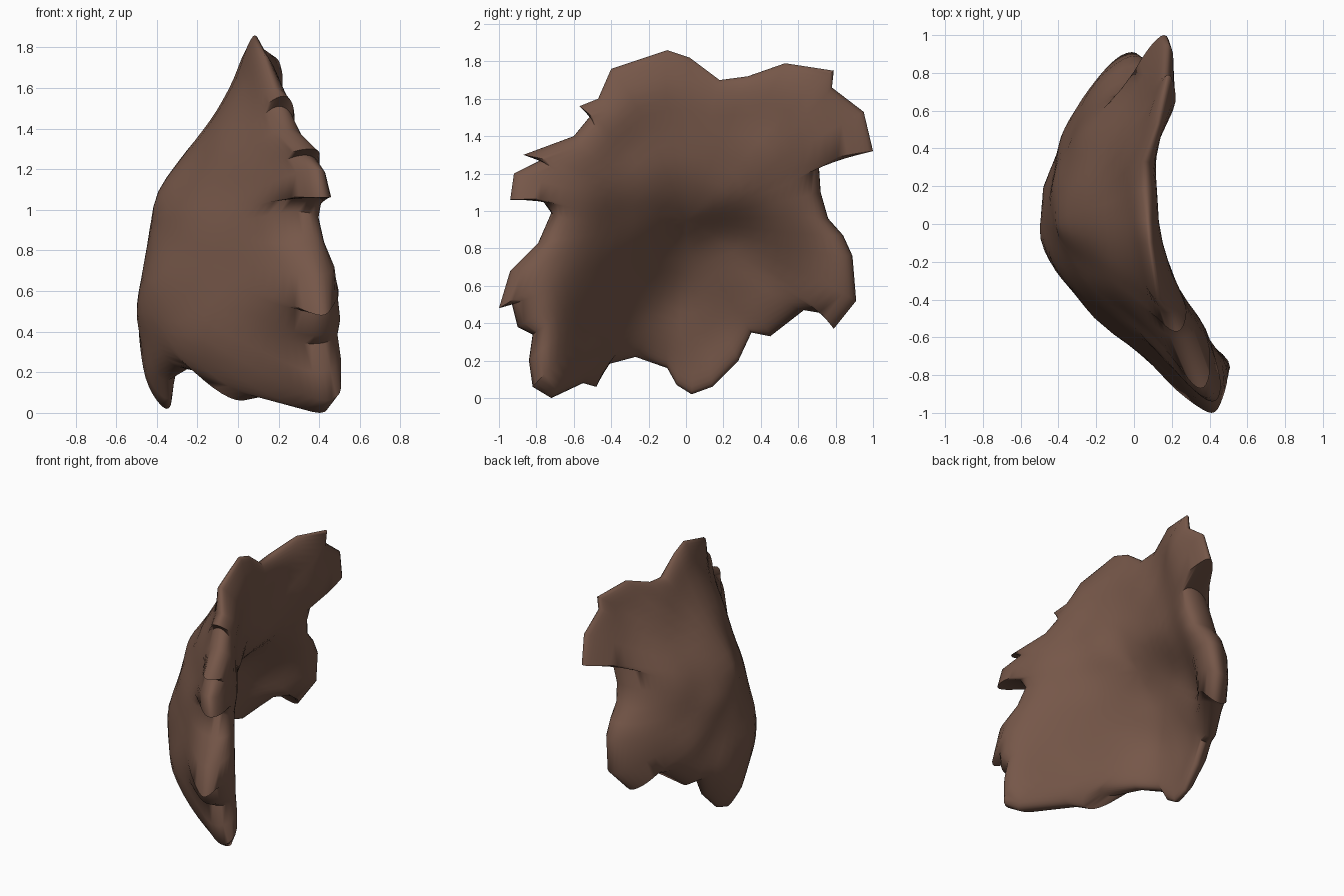
import bpy, math
from mathutils import noise, Vector

cube = bpy.data.objects.get("Cube")
if cube:
    bpy.data.objects.remove(cube, do_unlink=True)

# Ragged rim of the hide, as (y, z)
RIM = [(-.72, 0), (-.82, .06), (-.84, .2), (-.82, .34), (-.9, .38), (-.93, .5), (-1, .48),
       (-.94, .68), (-.79, .83), (-.72, .99), (-.77, 1.06), (-.94, 1.06), (-.92, 1.2),
       (-.78, 1.27), (-.87, 1.3), (-.6, 1.4), (-.51, 1.51), (-.57, 1.56), (-.47, 1.6),
       (-.4, 1.76), (-.1, 1.86), (.02, 1.82), (.18, 1.7), (.33, 1.72), (.53, 1.79),
       (.79, 1.75), (.78, 1.66), (.95, 1.53), (1, 1.32), (.71, 1.25), (.72, 1.1),
       (.76, .96), (.84, .87), (.89, .76), (.91, .52), (.79, .37), (.75, .45),
       (.63, .47), (.45, .33), (.35, .35), (.28, .2), (.14, .06), (.03, .02),
       (-.05, .07), (-.1, .16), (-.27, .22), (-.42, .18), (-.48, .06), (-.55, .08)]
RIM = [Vector(p) for p in RIM]
CENTRE = Vector((0, .95))

# Sideways bow of each skin: columns run along y, rows run up z
COLS = [-1, -.75, -.5, -.25, 0, .4, .7, 1]
ROWS = [0, .4, .8, 1.1, 1.5, 1.85]
OUTER = [[.36, .26, -.10, -.28, -.41, -.35, -.20, -.08],
         [.30, .08, -.20, -.41, -.50, -.41, -.26, -.10],
         [.30, .12, -.12, -.36, -.45, -.38, -.25, -.10],
         [.34, .18, -.02, -.24, -.38, -.31, -.15, .0],
         [.28, .22, .10, -.04, -.10, -.06, .03, .11],
         [.24, .20, .10, .05, .03, .06, .14, .17]]
# The inner skin overhangs a hollow in its lower half
INNER = [[.54, .60, .20, -.14, -.27, -.20, .02, .18],
         [.52, .54, .20, -.18, -.31, -.23, .01, .17],
         [.54, .48, .31, .02, -.17, -.14, .07, .20],
         [.54, .46, .34, .18, .07, .06, .17, .24],
         [.44, .38, .30, .20, .13, .13, .22, .25],
         [.36, .30, .21, .16, .13, .15, .24, .26]]


def smooth_interp(keys, vals, t):
    """Cubic Hermite interpolation through uneven keys."""
    t = min(max(t, keys[0]), keys[-1])
    last = len(keys) - 1
    i = max(k for k in range(last) if keys[k] <= t)

    def slope(k):
        a, b = max(k - 1, 0), min(k + 1, last)
        return (vals[b] - vals[a]) / (keys[b] - keys[a])
    h = keys[i + 1] - keys[i]
    s = (t - keys[i]) / h
    return ((1 + 2 * s) * (1 - s) ** 2 * vals[i] + s * (1 - s) ** 2 * h * slope(i)
            + s * s * (3 - 2 * s) * vals[i + 1] + s * s * (s - 1) * h * slope(i + 1))


def bow(table, y, z):
    return smooth_interp(ROWS, [smooth_interp(COLS, row, y) for row in table], z)


def skin_point(p, ring, side):
    """Point on the outer (-1) or inner (+1) skin, rounding over towards the rim."""
    a, b = bow(OUTER, *p), bow(INNER, *p)
    lump = .025 * noise.noise(Vector((p.x * 4, p.y * 4, 2)))
    half = (b - a) / 2 * math.sqrt(max(0, 1 - ring ** 8))
    return Vector(((a + b) / 2 + half * side + lump, p.x, p.y))


# Softened rim, which the inner rings follow so the tatters stay at the edge
n = len(RIM)
soft = RIM
for _ in range(4):
    soft = [(soft[i - 1] + soft[i] * 2 + soft[(i + 1) % n]) / 4 for i in range(n)]

# Concentric rings cover both skins and meet at the rim
RINGS = 18
radii = [math.sin(k / RINGS * math.pi / 2) for k in range(1, RINGS)]
path = [(r, -1) for r in radii] + [(1, 0)] + [(r, 1) for r in reversed(radii)]
verts, faces = [], []
for ring, side in path:
    for p, s in zip(RIM, soft):
        edge = s.lerp(p, ring ** 4)
        verts.append(skin_point(CENTRE.lerp(edge, ring), ring, side))
for r in range(len(path) - 1):
    for i in range(n):
        j = (i + 1) % n
        faces.append((r * n + i, r * n + j, (r + 1) * n + j, (r + 1) * n + i))
for start, side in ((0, -1), ((len(path) - 1) * n, 1)):
    verts.append(skin_point(CENTRE, 0, side))
    hub = len(verts) - 1
    for i in range(n):
        a, b = start + i, start + (i + 1) % n
        faces.append((hub, b, a) if side < 0 else (hub, a, b))

mesh = bpy.data.meshes.new("hide_shell")
mesh.from_pydata(verts, [], faces)

# Dull brown leather
mat = bpy.data.materials.new("dull_brown")
mat.use_nodes = True
brown = (.18, .095, .066, 1)
mat.diffuse_color = brown
bsdf = mat.node_tree.nodes["Principled BSDF"]
bsdf.inputs["Base Color"].default_value = brown
bsdf.inputs["Roughness"].default_value = .9
mesh.materials.append(mat)

hide = bpy.data.objects.new("hide_shell", mesh)
bpy.context.collection.objects.link(hide)
bpy.context.view_layer.objects.active = hide
hide.select_set(True)
bpy.ops.object.mode_set(mode='EDIT')
bpy.ops.mesh.select_all(action='SELECT')
bpy.ops.mesh.normals_make_consistent(inside=False)
bpy.ops.object.mode_set(mode='OBJECT')
bpy.ops.object.shade_smooth_by_angle(angle=math.radians(60))
